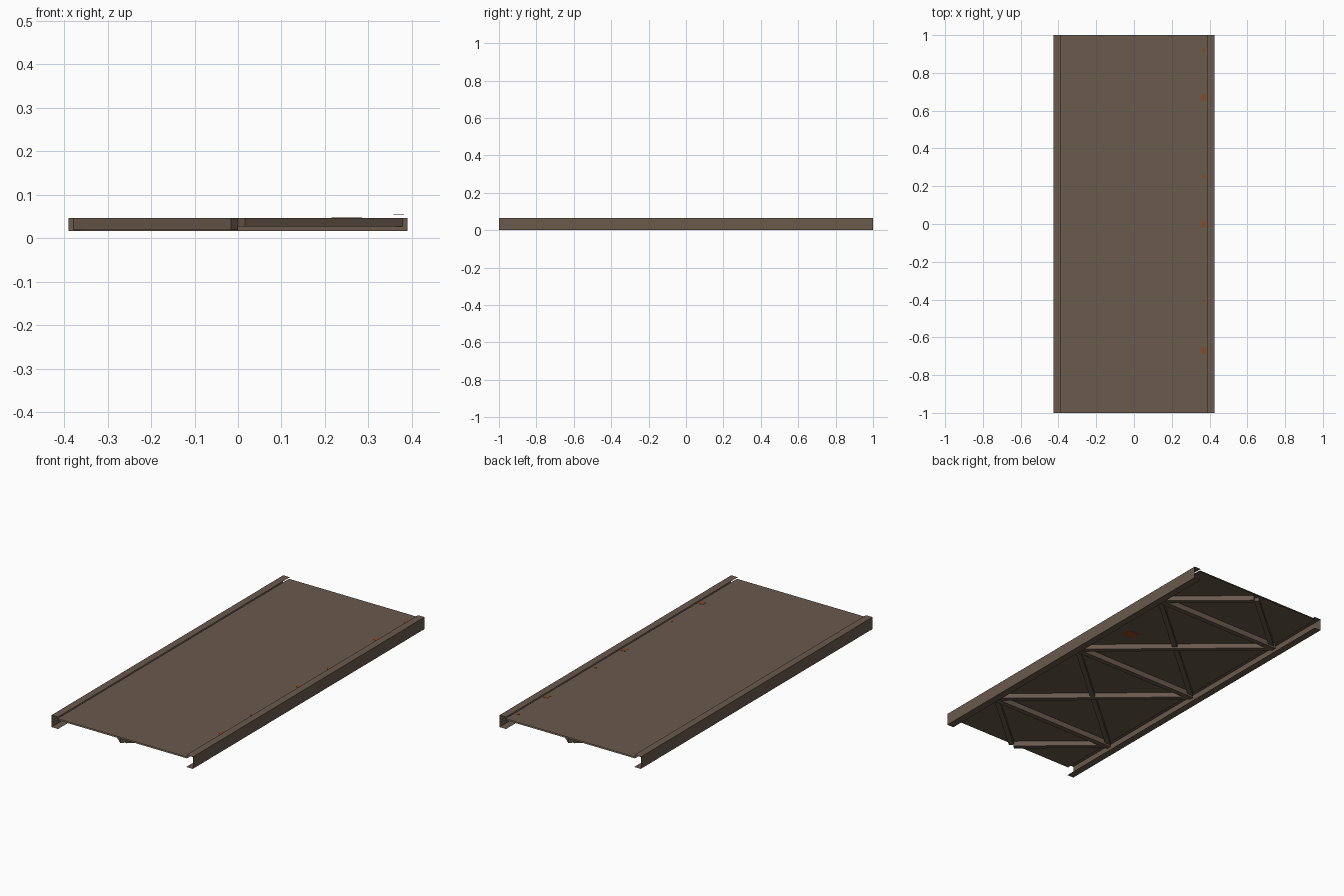
import bpy, bmesh, math
from mathutils import Matrix, Vector

if "Cube" in bpy.data.objects:
    bpy.data.objects.remove(bpy.data.objects["Cube"])


def mat(name, rgb):
    m = bpy.data.materials.new(name)
    m.diffuse_color = (*rgb, 1)
    m.use_nodes = True
    m.node_tree.nodes["Principled BSDF"].inputs["Base Color"].default_value = m.diffuse_color
    return m


STEEL = mat("brown_steel", (0.142, 0.100, 0.072))
RUST = mat("orange_rust", (0.25, 0.065, 0.015))


def finish(name, bm, material):
    me = bpy.data.meshes.new(name)
    bm.to_mesh(me)
    bm.free()
    me.materials.append(material)
    ob = bpy.data.objects.new(name, me)
    bpy.context.collection.objects.link(ob)
    return ob


def sweep_y(name, profile, material=STEEL):
    """Open sheet: an (x, z) profile run along the full length."""
    bm = bmesh.new()
    rows = [[bm.verts.new((x, y, z)) for y in (-1, 1)] for x, z in profile]
    for a, b in zip(rows, rows[1:]):
        bm.faces.new((a[0], b[0], b[1], a[1]))
    return finish(name, bm, material)


def beam(name, p, q, width, z0, z1):
    """Box bar lying flat between two points in plan."""
    p, q = Vector(p), Vector(q)
    d, c = q - p, (p + q) / 2
    bm = bmesh.new()
    m = (Matrix.Translation((c.x, c.y, (z0 + z1) / 2))
         @ Matrix.Rotation(math.atan2(d.y, d.x), 4, 'Z')
         @ Matrix.Diagonal((d.length, width, z1 - z0, 1)))
    bmesh.ops.create_cube(bm, size=1, matrix=m)
    return finish(name, bm, STEEL)


def spot(name, x, y, z, sx, sy):
    bm = bmesh.new()
    m = Matrix.Translation((x, y, z)) @ Matrix.Diagonal((sx, sy, 0.001, 1))
    bmesh.ops.create_cube(bm, size=1, matrix=m)
    return finish(name, bm, RUST)


# side rails: open-ended channels facing inward
IN, OUT, TOP = 0.387, 0.427, 0.065
sweep_y("right_rail", [(IN, TOP), (OUT, TOP), (OUT, 0), (IN, 0)][::-1])
sweep_y("left_rail", [(-IN, TOP), (-OUT, TOP), (-OUT, 0), (-IN, 0)])

# deck: two thin sheets
sweep_y("deck_top", [(-0.392, 0.055), (0.392, 0.055)])
sweep_y("deck_underside", [(0.392, 0.048), (-0.392, 0.048)])

# straight cross beams
ROWS = (-2 / 3, 0, 2 / 3)
for y in ROWS:
    beam("cross_beam", (-0.39, y), (0.39, y), 0.028, 0.017, 0.047)

# crossed diagonals between the beams, and half diagonals at both ends
E = 0.375
for s, z0 in ((1, 0.019), (-1, 0.027)):
    for a, b in zip(ROWS, ROWS[1:]):
        beam("diagonal_brace", (s * E, a + 0.01), (-s * E, b - 0.01), 0.026, z0, 0.047)
    beam("front_end_brace", (-s * E, ROWS[0]), (-s * 0.008, -0.982), 0.026, z0, 0.047)
    beam("back_end_brace", (s * E, ROWS[2]), (s * 0.008, 0.982), 0.026, z0, 0.047)

# small rust marks along the right edge and under the deck
for y, k in ((0.92, 0.6), (0.67, 1), (0.25, 0.6), (0, 1), (-0.41, 0.5), (-0.67, 1)):
    spot("rust_mark", 0.37, y, 0.0555, 0.024 * k, 0.03 * k)
spot("rust_patch", 0.25, 0.27, 0.0475, 0.07, 0.06)
